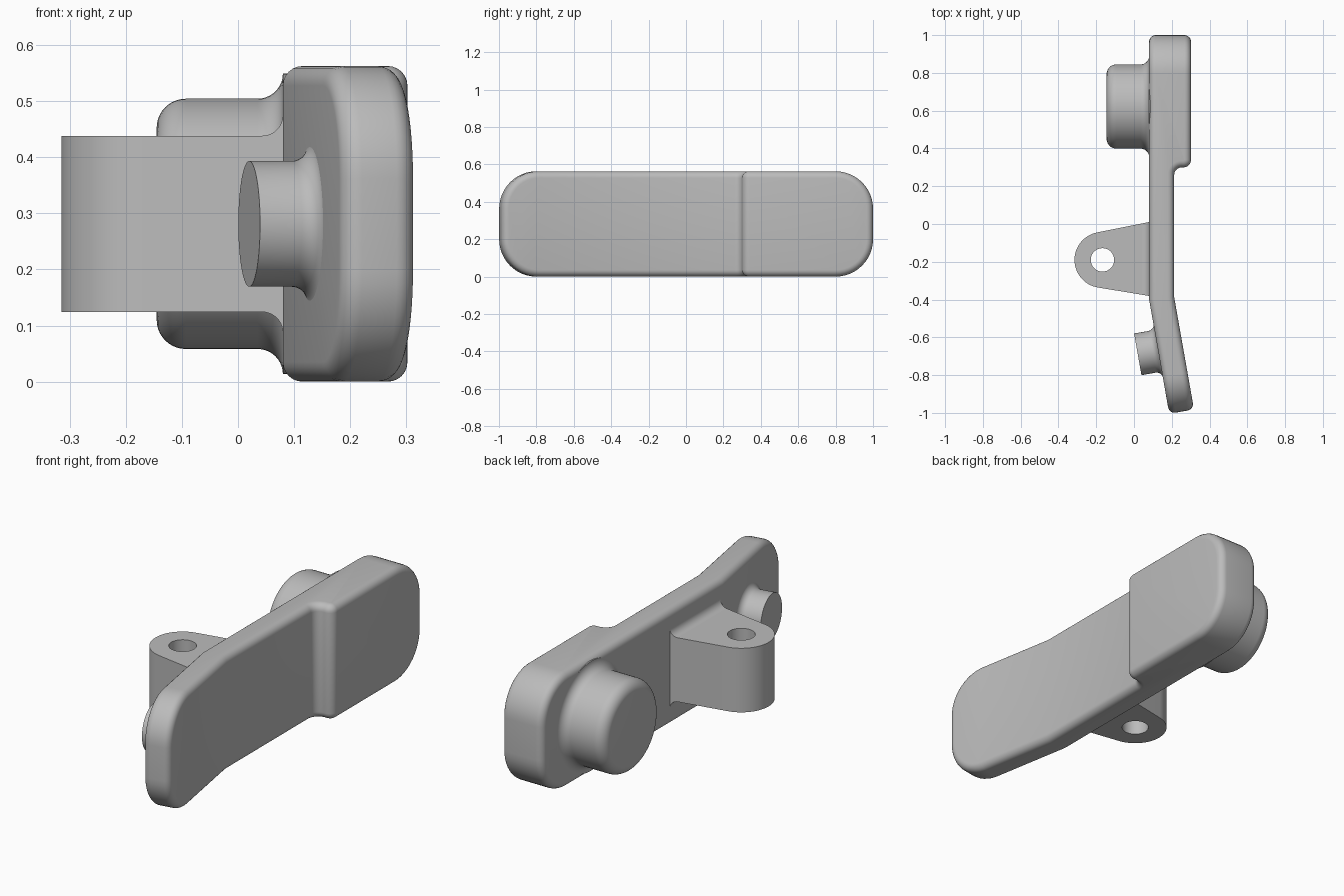
import bpy, bmesh
from math import sin, cos, tan, pi, radians, sqrt
from mathutils import Vector, Matrix

cube = bpy.data.objects.get("Cube")
if cube:
    bpy.data.objects.remove(cube, do_unlink=True)

GREY = (0.5, 0.5, 0.5, 1)
mat = bpy.data.materials.new("plain grey")
mat.use_nodes = True
mat.diffuse_color = GREY
next(n for n in mat.node_tree.nodes if n.type == "BSDF_PRINCIPLED").inputs["Base Color"].default_value = GREY

HEIGHT = 0.5625
MID = HEIGHT / 2
FACE = 0.08           # x of the mounting face
THICK = 0.133         # arm thickness
TILT = radians(10)    # bend of the front end
BEND = -0.4


def finish(obj):
    """Give an object the material and smooth shading with sharp edges kept."""
    if not obj.data.materials:
        obj.data.materials.append(mat)
    bpy.ops.object.select_all(action="DESELECT")
    obj.select_set(True)
    bpy.context.view_layer.objects.active = obj
    if obj.type == "CURVE":
        bpy.ops.object.convert(target="MESH")
    bpy.ops.object.shade_smooth_by_angle(angle=radians(30))


def add_mesh(name, bm):
    bmesh.ops.remove_doubles(bm, verts=bm.verts, dist=0.0002)
    bmesh.ops.recalc_face_normals(bm, faces=bm.faces)
    mesh = bpy.data.meshes.new(name)
    bm.to_mesh(mesh)
    bm.free()
    obj = bpy.data.objects.new(name, mesh)
    bpy.context.collection.objects.link(obj)
    finish(obj)


def bevel(bm, edges, radius, segments):
    bmesh.ops.bevel(bm, geom=edges, offset=radius, segments=segments, profile=0.5,
                    affect="EDGES", clamp_overlap=False)


def loft(bm, start, end):
    """Close a prism between two matching outlines."""
    a = [bm.verts.new(p) for p in start]
    b = [bm.verts.new(p) for p in end]
    bm.faces.new(a)
    bm.faces.new(b[::-1])
    for i in range(len(a)):
        j = (i + 1) % len(a)
        bm.faces.new((a[i], b[i], b[j], a[j]))


def arc(cx, cy, r, a0, a1, n=10):
    return [(cx + r * cos(radians(a0 + (a1 - a0) * i / n)),
             cy + r * sin(radians(a0 + (a1 - a0) * i / n))) for i in range(n + 1)]


# Bent arm with a thicker rear pad
along = Vector((sin(TILT), -cos(TILT)))
across = Vector((cos(TILT), sin(TILT)))
tip = Vector((FACE, BEND)) + along * 0.614
outer = tip + across * THICK
outline = [(FACE, 1), (FACE, BEND), tip, outer,
           (FACE + THICK, BEND + THICK * tan(TILT / 2)),
           (FACE + THICK, 0.3), (0.302, 0.3), (0.302, 1)]
bm = bmesh.new()
loft(bm, [(x, y, 0) for x, y in outline], [(x, y, HEIGHT) for x, y in outline])


def is_upright(e):
    return abs(e.verts[0].co.z - e.verts[1].co.z) > 0.1


# Large rounded corners at both ends, then the step, then the rim
ends = [e for e in bm.edges if not is_upright(e) and all(abs(v.co.y) > 0.9 for v in e.verts)]
bevel(bm, ends, 0.2, 12)
step = [e for e in bm.edges if is_upright(e)
        and all(v.co.x > 0.2 and abs(v.co.y - 0.3) < 0.01 for v in e.verts)]
bevel(bm, step, 0.04, 8)
rim = [e for e in bm.edges if e.is_manifold and e.calc_face_angle(0) > radians(30)]
bevel(bm, rim, 0.035, 6)
add_mesh("arm", bm)


# Round bosses with a flared base
def boss(name, base, direction, radius, length, flare, edge):
    profile = [(radius + flare, -0.02)]
    profile += arc(radius + flare, flare, flare, 270, 180)
    if edge:
        profile += arc(radius - edge, length - edge, edge, 0, 90)
    else:
        profile.append((radius, length))
    profile.append((0, length))
    bm = bmesh.new()
    verts = [bm.verts.new((r, 0, h)) for r, h in profile]
    edges = [bm.edges.new(pair) for pair in zip(verts, verts[1:])]
    bmesh.ops.spin(bm, geom=verts + edges, cent=(0, 0, 0), axis=(0, 0, 1),
                   angle=2 * pi, steps=64)
    turn = Vector(direction).to_track_quat("Z", "Y").to_matrix().to_4x4()
    bm.transform(Matrix.Translation(base) @ turn)
    add_mesh(name, bm)


boss("large_boss", (FACE, 0.622, MID), (-1, 0, 0), 0.223, 0.225, 0.045, 0.052)
out = Vector((-across.x, -across.y, 0))
boss("small_boss", Vector((0.02, -0.69, MID)) - out * 0.111, out, 0.112, 0.111, 0.035, 0)

# Pivot lug: tapered plate with a round eye
LUG_X, LUG_Y, LUG_R, LUG_HALF = -0.167, -0.19, 0.148, 0.157


def side_y(x, side):
    """Position of the lug's slanted side, tangent to its round end."""
    slope = 0.2 if side > 0 else 0.165
    return LUG_Y + side * (LUG_R * sqrt(1 + slope * slope) + slope * (x - LUG_X))


lug_outline = arc(LUG_X, LUG_Y, LUG_R, 101.3, 260.6, 40)
lug_outline += [(x, side_y(x, s)) for x, s in ((FACE + 0.02, -1), (FACE + 0.02, 1))]
curve = bpy.data.curves.new("pivot_lug", "CURVE")
curve.dimensions = "2D"
curve.fill_mode = "BOTH"
curve.extrude = LUG_HALF
for points in (lug_outline, arc(LUG_X, LUG_Y, 0.062, 0, 352.5, 47)):
    spline = curve.splines.new("POLY")
    spline.points.add(len(points) - 1)
    for p, (x, y) in zip(spline.points, points):
        p.co = (x, y, 0, 1)
    spline.use_cyclic_u = True
lug = bpy.data.objects.new("pivot_lug", curve)
lug.location.z = MID
bpy.context.collection.objects.link(lug)
finish(lug)

# Concave fillets above and below the lug's root
FILLET = 0.037
for name, s in (("upper_lug_fillet", 1), ("lower_lug_fillet", -1)):
    section = arc(FACE - FILLET, LUG_HALF + FILLET, FILLET, 270, 360)
    section += [(FACE + 0.01, LUG_HALF + FILLET), (FACE + 0.01, LUG_HALF - 0.01),
                (FACE - FILLET, LUG_HALF - 0.01)]
    bm = bmesh.new()
    loft(bm, *[[(x, side_y(x, side), MID + s * h) for x, h in section] for side in (-1, 1)])
    add_mesh(name, bm)
